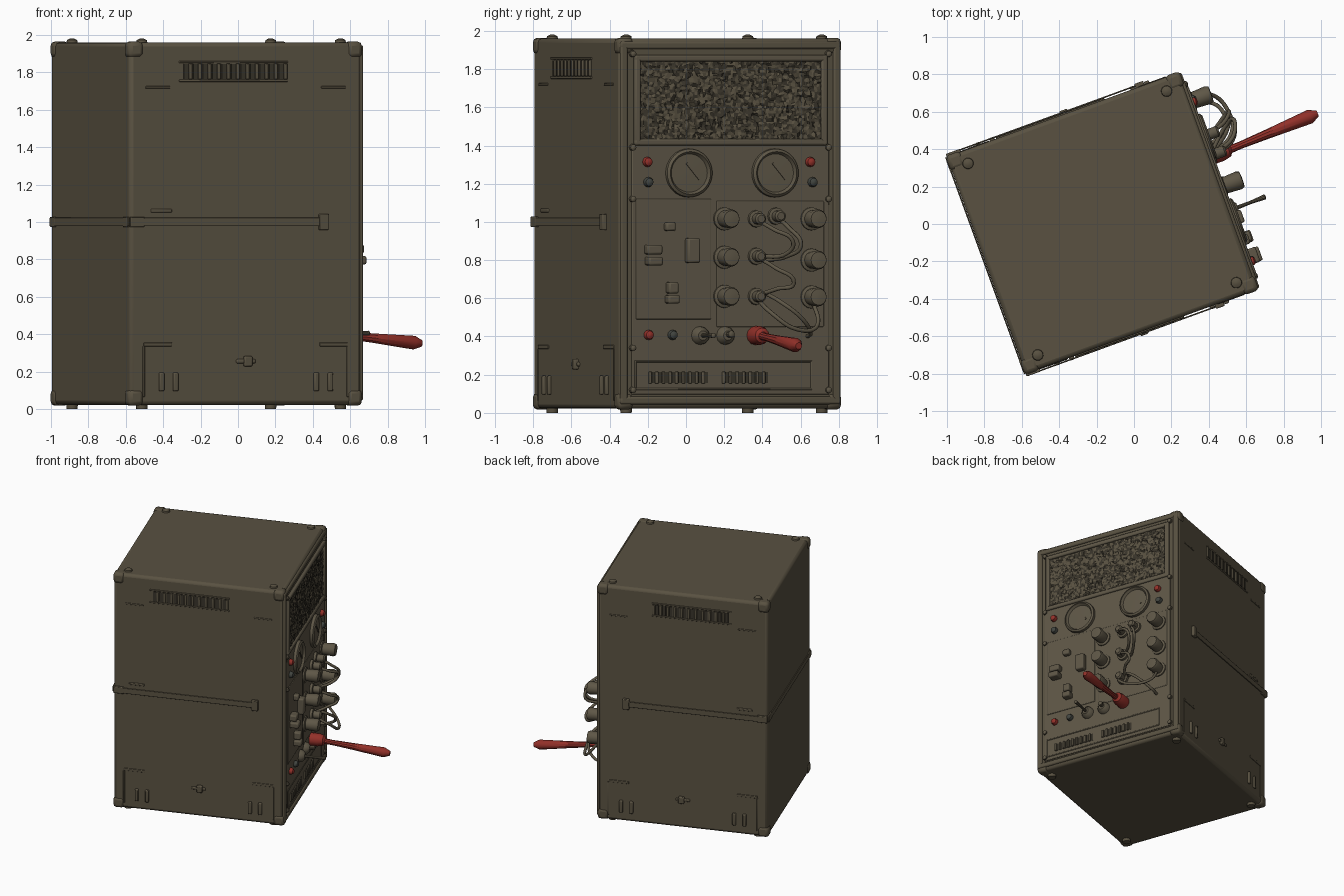
import bpy, bmesh, math, random
from mathutils import Matrix, Vector

random.seed(4)
if "Cube" in bpy.data.objects:
    bpy.data.objects.remove(bpy.data.objects["Cube"])

# The cabinet stands turned on its base: local +x is the control panel side
TURN = Matrix.Translation((-0.17, 0.005, 0)) @ Matrix.Rotation(math.radians(20), 4, 'Z')
HX, HY, LOW, TOP = 0.66, 0.617, 0.022, 1.96
MID = (LOW + TOP) / 2
built = []


def material(name, rgb):
    m = bpy.data.materials.new(name)
    m.use_nodes = True
    m.diffuse_color = (*rgb, 1)
    m.node_tree.nodes["Principled BSDF"].inputs["Base Color"].default_value = (*rgb, 1)
    return m


olive = material("olive paint", (0.100, 0.083, 0.053))
panel_paint = material("panel paint", (0.112, 0.094, 0.062))
dark = material("dark recess", (0.040, 0.034, 0.023))
red = material("red", (0.29, 0.030, 0.022))
steel = material("grey lamp", (0.055, 0.06, 0.052))


def finish(name, bm, mats, bevel=0.0, segments=2):
    bmesh.ops.recalc_face_normals(bm, faces=bm.faces)
    me = bpy.data.meshes.new(name)
    bm.to_mesh(me)
    bm.free()
    for m in mats if isinstance(mats, list) else [mats]:
        me.materials.append(m)
    ob = bpy.data.objects.new(name, me)
    bpy.context.collection.objects.link(ob)
    ob.matrix_world = TURN
    if bevel:
        mod = ob.modifiers.new("edges", 'BEVEL')
        mod.width, mod.segments = bevel, segments
    built.append(ob)
    return ob


def box(bm, centre, size, tilt=0):
    m = Matrix.Translation(centre) @ Matrix.Rotation(tilt, 4, 'X') @ Matrix.Diagonal((*size, 1))
    bmesh.ops.create_cube(bm, size=1, matrix=m)


def lathe(bm, origin, axis, profile, sides=16):
    """Turn (radius, distance) pairs around an axis."""
    rot = Vector(axis).to_track_quat('Z', 'Y')
    rings = []
    for r, d in profile:
        rings.append([bm.verts.new(Vector(origin) + rot @ Vector(
            (r * math.cos(math.tau * i / sides), r * math.sin(math.tau * i / sides), d)))
            for i in range(sides)])
    for a, b in zip(rings, rings[1:]):
        for i in range(sides):
            j = (i + 1) % sides
            bm.faces.new((a[i], a[j], b[j], b[i]))
    bm.faces.new(rings[0])
    bm.faces.new(rings[-1])


def boxes(name, mat, items, bevel=0.0):
    bm = bmesh.new()
    for centre, size in items:
        box(bm, centre, size)
    return finish(name, bm, mat, bevel)


def turned(name, mat, spots, profile, sides=16):
    """Repeat a turned part on the control panel at (y, z) spots."""
    bm = bmesh.new()
    for y, z in spots:
        lathe(bm, (HX, y, z), (1, 0, 0), profile, sides)
    return finish(name, bm, mat)


def frame(x, depth, y0, y1, z0, z1, w):
    """Four bars around a rectangle on the control panel."""
    yc, zc = (y0 + y1) / 2, (z0 + z1) / 2
    return [((x, yc, z), (depth, y1 - y0 + w, w)) for z in (z0, z1)] + \
           [((x, y, zc), (depth, w, z1 - z0 + w)) for y in (y0, y1)]


# Cabinet shell with corner caps, studs and feet
boxes("cabinet", olive, [((0, 0, MID), (2 * HX, 2 * HY, TOP - LOW))], 0.022)
corners = [(sx, sy) for sx in (-1, 1) for sy in (-1, 1)]
boxes("corner_caps", olive, [((sx * (HX - 0.037), sy * (HY - 0.037), z), (0.086, 0.086, 0.086))
      for sx, sy in corners for z in (LOW + 0.039, TOP - 0.039)], 0.022)
bm = bmesh.new()
for sx, sy in corners:
    lathe(bm, (sx * 0.565, sy * 0.545, TOP - 0.01), (0, 0, 1), [(0.032, 0), (0.028, 0.022), (0.012, 0.03)], 12)
    lathe(bm, (sx * 0.565, sy * 0.545, LOW + 0.01), (0, 0, -1), [(0.032, 0), (0.03, 0.032)], 12)
finish("studs_and_feet", bm, olive)

# Both long sides: vents, latch, hinge lugs, corner plates
vents, slots, lugs, plates = [], [], [], []
for s in (-1, 1):
    for i in range(11):
        x = -0.34 + 0.054 * i
        slots.append(((x, s * (HY + 0.001), 1.805), (0.026, 0.006, 0.08)))
        vents.append(((x + 0.024, s * (HY + 0.002), 1.805), (0.02, 0.02, 0.085)))
    vents += [((-0.07, s * HY, z), (0.62, 0.014, 0.012)) for z in (1.755, 1.855)]
    for x in (-0.48, -0.40, 0.40, 0.48):
        lugs.append(((x, s * (HY + 0.003), 0.145), (0.028, 0.026, 0.10)))
    lugs += [((0.0, s * HY, 0.255), (0.11, 0.02, 0.022)), ((0.01, s * HY, 0.255), (0.045, 0.045, 0.055))]
    for x in (-0.5, 0.5):
        plates.append(((x, s * HY, 0.345), (0.16, 0.008, 0.02)))
        plates.append(((x * 1.16, s * HY, 0.20), (0.012, 0.008, 0.27)))
        plates.append(((x, s * HY, 1.72), (0.14, 0.008, 0.012)))
boxes("side_vent_louvres", olive, vents, 0.004)
boxes("side_vent_slots", dark, slots)
boxes("side_latches_and_lugs", olive, lugs, 0.007)
boxes("side_corner_plates", olive, plates, 0.003)

# Carrying strap around three sides with end clasps
strap = [((-0.665, 0, 1.0), (0.008, 2 * HY, 0.045))]
clasps = []
for s in (-1, 1):
    strap.append(((-0.1, s * (HY + 0.011), 1.0), (1.12, 0.008, 0.045)))
    clasps += [((0.44, s * (HY + 0.008), 1.0), (0.05, 0.03, 0.085)),
               ((-0.10 - 0.52, s * (HY + 0.004), 1.0), (0.08, 0.024, 0.055)),
               ((-HX, s * (HY - 0.05), 1.0), (0.02, 0.07, 0.055)),
               ((-0.48, s * HY, 1.06), (0.12, 0.01, 0.02))]
boxes("strap", olive, strap, 0.003)
boxes("strap_clasps", olive, clasps, 0.007)

# Control panel plate, rim and dividing plates
boxes("control_panel", panel_paint, [((HX + 0.001, 0, 0.75), (0.014, 1.10, 1.31)),
      ((HX + 0.006, -0.318, 0.805), (0.014, 0.42, 0.63)),
      ((HX + 0.004, 0.22, 0.78), (0.014, 0.60, 0.66))], 0.005)
boxes("panel_rim", olive, frame(HX, 0.026, -0.593, 0.593, 0.065, 1.925, 0.04), 0.01)
boxes("grille_frame", panel_paint, frame(HX + 0.006, 0.034, -0.52, 0.52, 1.418, 1.858, 0.034), 0.009)
bm = bmesh.new()
for y in (-0.545, 0.545):
    for z in (0.12, 0.34, 1.12, 1.39, 1.88):
        lathe(bm, (HX, y, z), (1, 0, 0), [(0.018, 0), (0.016, 0.02), (0.006, 0.026)], 10)
finish("panel_screws", bm, panel_paint)

# Rough speckled speaker cloth
bm = bmesh.new()
bmesh.ops.create_grid(bm, x_segments=72, y_segments=30, size=1,
                      matrix=Matrix(((0, 0, 1, HX + 0.008), (0.51, 0, 0, 0), (0, 0.21, 0, 1.638), (0, 0, 0, 1))))
for v in bm.verts:
    v.co += Vector([random.uniform(-0.006, 0.006) for _ in range(3)])
for f in bm.faces:
    f.material_index = int(random.random() < 0.42)
finish("speaker_cloth", bm, [olive, dark])

# Dials, lamps, knobs and jacks
gauges = [(-0.235, 1.256), (0.245, 1.256)]
turned("gauge_rings", panel_paint, gauges, [(0.128, 0), (0.126, 0.03), (0.112, 0.04), (0.1, 0.022), (0.02, 0.024)], 32)
bm = bmesh.new()
for y, z in gauges:
    box(bm, (HX + 0.026, y + 0.02, z + 0.01), (0.008, 0.012, 0.11), 0.7)
finish("gauge_needles", bm, panel_paint)
bulb = [(0.026, 0), (0.026, 0.018), (0.021, 0.034), (0.008, 0.042)]
turned("red_lamps", red, [(-0.465, 1.314), (0.442, 1.314), (-0.458, 0.408)], bulb, 12)
turned("grey_lamps", steel, [(-0.46, 1.208), (0.455, 1.208), (-0.325, 0.408)], bulb, 12)
knob = [(0.062, 0), (0.06, 0.02), (0.045, 0.026), (0.05, 0.105), (0.043, 0.122), (0.015, 0.125)]
turned("knobs", panel_paint, [(-0.035, 1.016), (-0.035, 0.815), (-0.035, 0.61),
       (0.45, 1.016), (0.45, 0.80), (0.45, 0.607)], knob)
jack = [(0.046, 0), (0.044, 0.03), (0.03, 0.034), (0.03, 0.085), (0.02, 0.095)]
jacks = [(0.14, 1.016), (0.14, 0.82), (0.14, 0.61), (0.25, 1.03)]
turned("jacks", panel_paint, jacks, jack, 12)
turned("switch_bases", panel_paint, [(-0.17, 0.405), (-0.03, 0.405)], [(0.05, 0), (0.045, 0.03), (0.025, 0.05)], 12)

# Rocker switches and small toggles
boxes("rocker_switches", panel_paint, [((HX + 0.03, -0.44, 0.855), (0.07, 0.085, 0.05)),
      ((HX + 0.04, -0.44, 0.795), (0.08, 0.08, 0.045)), ((HX + 0.025, -0.22, 0.85), (0.07, 0.07, 0.13)),
      ((HX + 0.02, -0.345, 0.975), (0.06, 0.055, 0.045)), ((HX + 0.03, -0.335, 0.655), (0.07, 0.055, 0.06)),
      ((HX + 0.03, -0.335, 0.595), (0.08, 0.065, 0.045))], 0.01)
bm = bmesh.new()
lathe(bm, (HX, -0.17, 0.405), (1, 0.02, 0), [(0.012, 0), (0.009, 0.12), (0.014, 0.205), (0.006, 0.21)], 10)
lathe(bm, (HX, -0.03, 0.405), (1, 0.1, 0.1), [(0.012, 0), (0.018, 0.085), (0.008, 0.09)], 10)
finish("toggle_sticks", bm, panel_paint)

# Red pull lever
bm = bmesh.new()
lathe(bm, (HX, 0.14, 0.405), (1, 0, 0), [(0.05, 0), (0.05, 0.07), (0.04, 0.11), (0.02, 0.125)], 12)
start, tip = Vector((0.75, 0.135, 0.405)), Vector((1.285, 0.157, 0.35))
lathe(bm, start, tip - start, [(0.022, 0), (0.02, 0.09), (0.026, 0.25), (0.038, 0.49), (0.018, 0.535)], 10)
finish("lever", bm, red)

# Patch cables looping out from the jacks
cables = [
    [(0, 0.14, 1.016), (0.15, 0.19, 0.96), (0.19, 0.28, 0.90), (0.15, 0.27, 0.84), (0, 0.14, 0.82)],
    [(0, 0.25, 1.03), (0.13, 0.28, 0.97), (0.18, 0.33, 0.88), (0.10, 0.28, 0.82), (0, 0.20, 0.80)],
    [(0, 0.14, 0.82), (0.14, 0.20, 0.76), (0.18, 0.29, 0.68), (0.12, 0.22, 0.65), (0, 0.14, 0.61)],
    [(0, 0.14, 0.61), (0.15, 0.18, 0.52), (0.18, 0.30, 0.44), (0.14, 0.43, 0.45), (0.02, 0.45, 0.60)],
    [(0, 0.19, 0.63), (0.12, 0.24, 0.58), (0.15, 0.34, 0.50), (0.08, 0.42, 0.42), (0, 0.43, 0.40)],
]
data = bpy.data.curves.new("cables", 'CURVE')
data.dimensions, data.bevel_depth, data.bevel_resolution, data.resolution_u = '3D', 0.011, 2, 6
for path in cables:
    sp = data.splines.new('BEZIER')
    sp.bezier_points.add(len(path) - 1)
    for p, (d, y, z) in zip(sp.bezier_points, path):
        p.co = (HX + d, y, z)
        p.handle_left_type = p.handle_right_type = 'AUTO'
data.materials.append(panel_paint)
cable_ob = bpy.data.objects.new("patch_cables", data)
bpy.context.collection.objects.link(cable_ob)
cable_ob.matrix_world = TURN

# Lower vents in a thin frame
louvres, gaps = frame(HX + 0.004, 0.016, -0.53, 0.45, 0.125, 0.27, 0.01), []
for first, count in ((-0.45, 9), (-0.04, 7)):
    for i in range(count):
        y = first + 0.037 * i
        louvres.append(((HX + 0.008, y, 0.185), (0.026, 0.016, 0.062)))
        gaps.append(((HX + 0.007, y + 0.018, 0.185), (0.006, 0.018, 0.058)))
boxes("lower_vent_louvres", panel_paint, louvres, 0.004)
boxes("lower_vent_slots", dark, gaps)

# Smooth shading that keeps hard edges
for ob in bpy.context.selected_objects:
    ob.select_set(False)
for ob in built:
    ob.select_set(ob.name != "speaker_cloth")
bpy.context.view_layer.objects.active = built[0]
bpy.ops.object.shade_smooth_by_angle(angle=math.radians(35))
